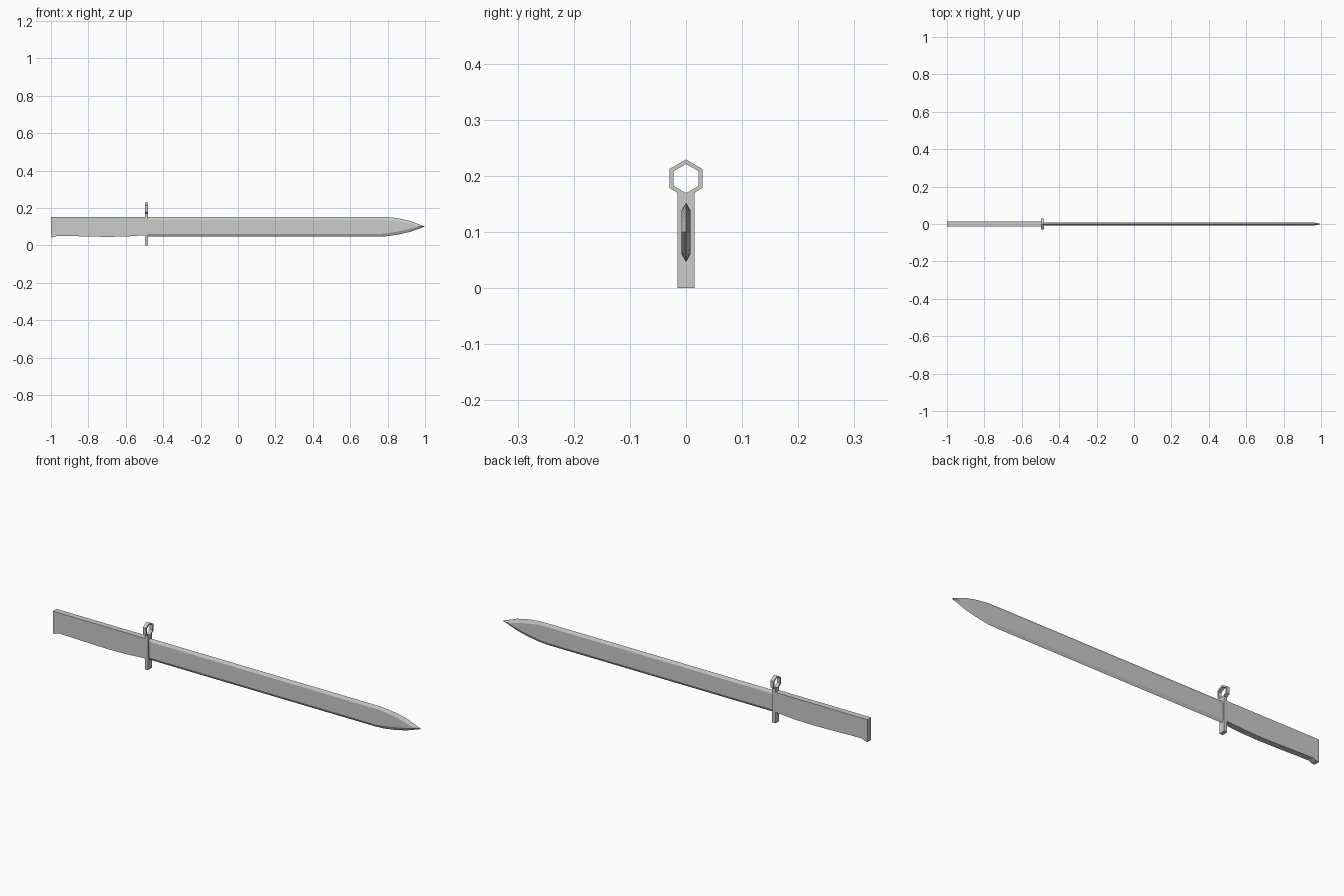
import bpy, bmesh, math

if "Cube" in bpy.data.objects:
    bpy.data.objects.remove(bpy.data.objects["Cube"])


def finish(name, bm):
    bmesh.ops.recalc_face_normals(bm, faces=bm.faces)
    mesh = bpy.data.meshes.new(name)
    bm.to_mesh(mesh)
    bm.free()
    obj = bpy.data.objects.new(name, mesh)
    bpy.context.collection.objects.link(obj)
    return obj


def prism(name, loop_a, loop_b):
    """Solid between two matching outlines."""
    bm = bmesh.new()
    a = [bm.verts.new(p) for p in loop_a]
    b = [bm.verts.new(p) for p in loop_b]
    bm.faces.new(a)
    bm.faces.new(b[::-1])
    for i in range(len(a)):
        j = (i + 1) % len(a)
        bm.faces.new((a[i], a[j], b[j], b[i]))
    return finish(name, bm)


# Grip: side profile with a shallow belly and flared pommel
grip = [(-1, 0.152), (-1, 0.042), (-0.985, 0.044), (-0.968, 0.051), (-0.9, 0.05),
        (-0.8, 0.047), (-0.7, 0.045), (-0.6, 0.047), (-0.51, 0.053),
        (-0.49, 0.053), (-0.49, 0.152)]
prism("grip", [(x, -0.0145, z) for x, z in grip], [(x, 0.0145, z) for x, z in grip])

# Crossguard: flat bar whose top fits the underside of the ring
X0, X1, RING_Z, R_OUT, R_IN = -0.498, -0.481, 0.195, 0.034, 0.026
w = 0.015
shoulder = RING_Z - R_OUT + w * math.tan(math.radians(30))
bar = [(-w, 0), (w, 0), (w, shoulder), (0, RING_Z - R_OUT), (-w, shoulder)]
prism("crossguard", [(X0, y, z) for y, z in bar], [(X1, y, z) for y, z in bar])

# Hexagonal muzzle ring
bm = bmesh.new()
rings = []
for i in range(6):
    t = math.radians(90 + 60 * i)
    rings.append([bm.verts.new((x, r * math.cos(t), RING_Z + r * math.sin(t)))
                  for x, r in ((X0, R_OUT), (X1, R_OUT), (X1, R_IN), (X0, R_IN))])
for i in range(6):
    a, b = rings[i], rings[(i + 1) % 6]
    for k in range(4):
        m = (k + 1) % 4
        bm.faces.new((a[k], a[m], b[m], b[k]))
finish("muzzle_ring", bm)

# Blade: six-sided sections (x of edge, x of flat, top edge, top flat, low flat, low edge)
T = 0.008
sections = [(-0.485, -0.485, 0.152, 0.138, 0.060, 0.046),
            (0.75, 0.75, 0.152, 0.138, 0.060, 0.046),
            (0.80, 0.795, 0.151, 0.136, 0.064, 0.049),
            (0.86, 0.85, 0.144, 0.129, 0.073, 0.058),
            (0.92, 0.905, 0.131, 0.117, 0.084, 0.072)]
bm = bmesh.new()
loops = []
for xe, xf, te, tf, lf, le in sections:
    loops.append([bm.verts.new(p) for p in (
        (xe, 0, te), (xf, T, tf), (xf, T, lf), (xe, 0, le), (xf, -T, lf), (xf, -T, tf))])
bm.faces.new(loops[0])
for a, b in zip(loops, loops[1:]):
    for k in range(6):
        m = (k + 1) % 6
        bm.faces.new((a[k], a[m], b[m], b[k]))
# Point: the flats close to a ridge just short of the tip
tip = bm.verts.new((1, 0, 0.1))
back, front = bm.verts.new((0.965, T, 0.1)), bm.verts.new((0.965, -T, 0.1))
e = loops[-1]
for f in ((e[1], e[2], back), (e[4], e[5], front),
          (e[0], e[1], back, tip), (e[2], e[3], tip, back),
          (e[3], e[4], front, tip), (e[5], e[0], tip, front)):
    bm.faces.new(f)
finish("blade", bm)
